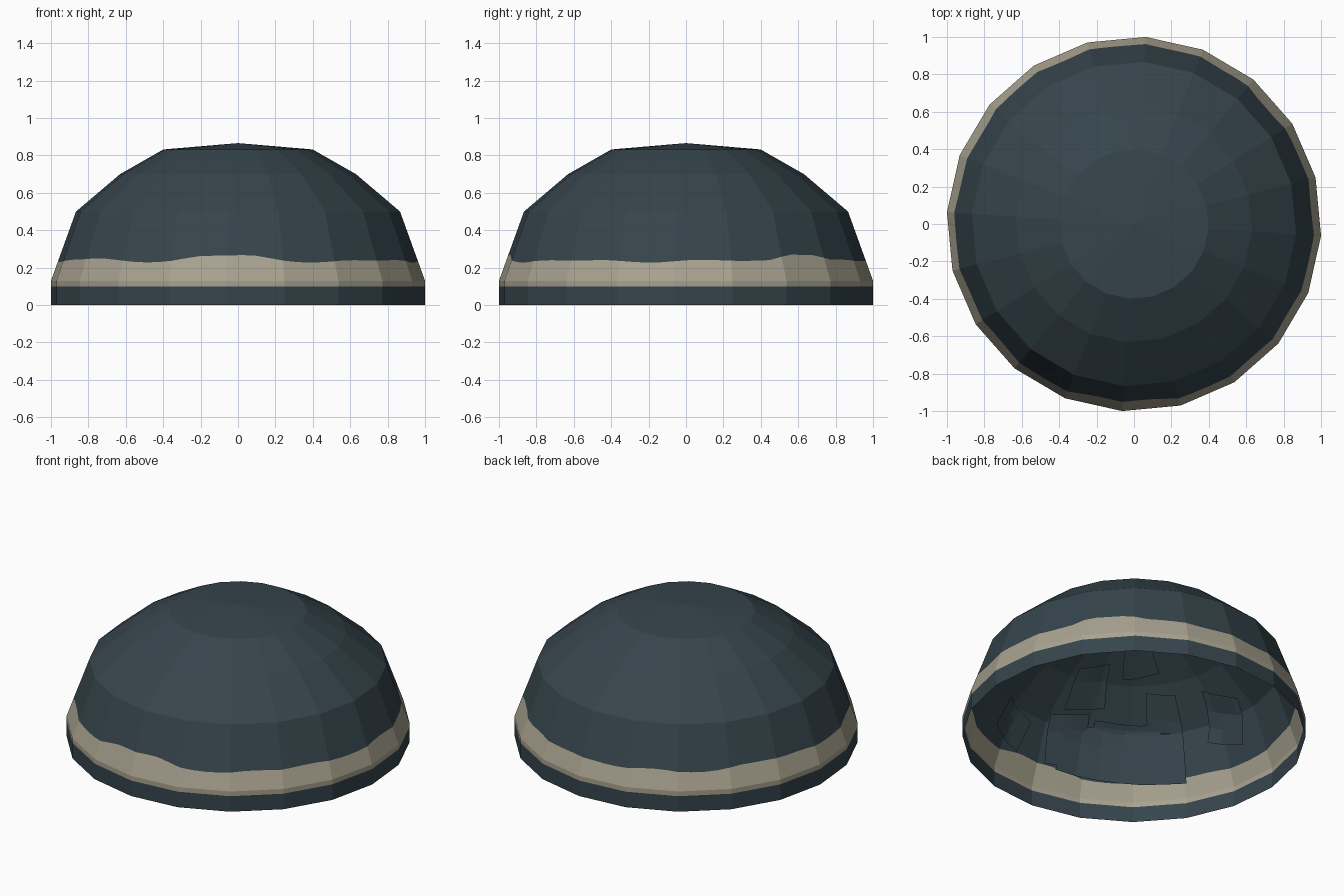
import bpy, bmesh, math

if "Cube" in bpy.data.objects:
    bpy.data.objects.remove(bpy.data.objects["Cube"])

SIDES, SUB = 20, 4          # 20 flat sides, each split so the painted edge can waver
START = math.radians(-3.6)


def material(name, rgb):
    m = bpy.data.materials.new(name)
    m.diffuse_color = (*rgb, 1)
    m.use_nodes = True
    m.node_tree.nodes["Principled BSDF"].inputs["Base Color"].default_value = m.diffuse_color
    return m


slate = material("dark slate", (0.036, 0.059, 0.072))
tan = material("weathered tan", (0.39, 0.36, 0.275))

PROFILE = [(0, 1.002), (0.13, 1.002), (0.5, 0.868), (0.70, 0.632), (0.832, 0.40), (0.866, 0)]


def radius(z):
    for (z0, r0), (z1, r1) in zip(PROFILE, PROFILE[1:]):
        if z <= z1:
            return r0 + (r1 - r0) * (z - z0) / (z1 - z0)
    return 0


def wall(a, z, inset=0):
    """Point on the flat-sided dome at angle a and height z."""
    step = math.tau / SIDES
    off = (a - START) % step - step / 2
    r = radius(z) * math.cos(step / 2) / math.cos(off) - inset
    return (r * math.cos(a), r * math.sin(a), z)


def paint_edge(a):
    """Wavering upper edge of the tan band."""
    z = 0.236 + 0.005 * math.sin(7 * a) + 0.004 * math.sin(13 * a + 1)
    for deg, height, width in ((-94, 0.028, 14), (41, 0.04, 10), (150, 0.02, 12), (-150, 0.01, 12)):
        d = (math.degrees(a) - deg + 180) % 360 - 180
        z += height * math.exp(-(d / width) ** 4)
    return z


def finish(bm, name, mats):
    me = bpy.data.meshes.new(name)
    bm.to_mesh(me)
    bm.free()
    for m in mats:
        me.materials.append(m)
    ob = bpy.data.objects.new(name, me)
    bpy.context.collection.objects.link(ob)
    return ob


# Open dome shell with tan band
bm = bmesh.new()
count = SIDES * SUB
step = math.tau / SIDES
angles = []
for i in range(count):
    side, part = divmod(i, SUB)
    t = part / SUB * 2 - 1
    angles.append(START + side * step + step / 2 + math.atan(t * math.tan(step / 2)))
levels = [0, 0.1, 0.13, None, 0.5, 0.70, 0.832]
rings = [[bm.verts.new(wall(a, paint_edge(a) if z is None else z)) for a in angles] for z in levels]
for row, (lo, hi) in enumerate(zip(rings, rings[1:])):
    for i in range(count):
        j = (i + 1) % count
        f = bm.faces.new((lo[i], lo[j], hi[j], hi[i]))
        f.material_index = 1 if row in (1, 2) else 0
apex = bm.verts.new((0, 0, 0.866))
for i in range(count):
    bm.faces.new((rings[-1][i], rings[-1][(i + 1) % count], apex))
finish(bm, "dome_shell", [slate, tan])

# Patches lining the inside: angle, height, width, length up the slope, tilt
PATCHES = [
    (-125, 0.36, 0.78, 0.28, 3), (-103, 0.41, 0.27, 0.27, -8), (-127, 0.50, 0.42, 0.07, 2),
    (-106, 0.66, 0.22, 0.17, -10), (-143, 0.57, 0.20, 0.16, 6), (-170, 0.47, 0.25, 0.25, 20),
    (-134, 0.77, 0.20, 0.10, -5), (-76, 0.38, 0.25, 0.20, 15), (-8, 0.54, 0.22, 0.18, 10),
    (20, 0.60, 0.25, 0.16, -10),
]
bm = bmesh.new()
for deg, z, w, h, tilt in PATCHES:
    t = math.radians(tilt)
    nx, ny = 6, 3
    grid = []
    for j in range(ny + 1):
        for i in range(nx + 1):
            u, v = (i / nx - 0.5) * w, (j / ny - 0.5) * h
            x, y = u * math.cos(t) - v * math.sin(t), u * math.sin(t) + v * math.cos(t)
            grid.append(bm.verts.new(wall(math.radians(deg) + x / radius(z), z + y, 0.025)))
    for j in range(ny):
        for i in range(nx):
            k = j * (nx + 1) + i
            bm.faces.new((grid[k], grid[k + nx + 1], grid[k + nx + 2], grid[k + 1]))
finish(bm, "inner_patches", [slate])
